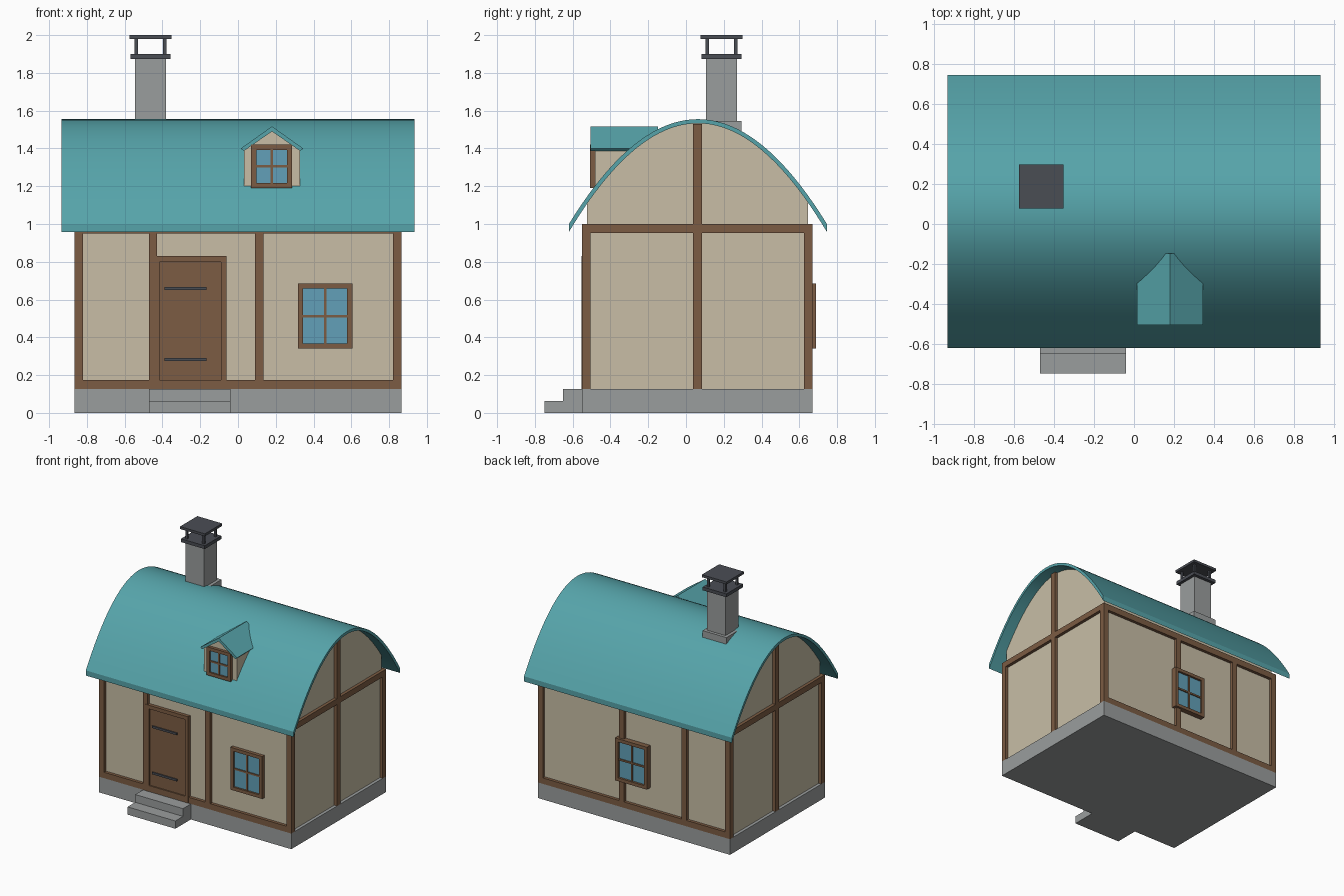
import bpy, bmesh, math

if "Cube" in bpy.data.objects:
    bpy.data.objects.remove(bpy.data.objects["Cube"])


def colour(name, r, g, b):
    lin = [((c / 255 + 0.055) / 1.055) ** 2.4 for c in (r, g, b)]
    m = bpy.data.materials.new(name)
    m.diffuse_color = (*lin, 1)
    m.use_nodes = True
    m.node_tree.nodes["Principled BSDF"].inputs["Base Color"].default_value = m.diffuse_color
    return m


PLASTER = colour("cream plaster", 200, 190, 166)
TIMBER = colour("brown timber", 124, 92, 67)
TEAL = colour("teal roofing", 86, 164, 170)
STONE = colour("grey stone", 154, 157, 157)
GLASS = colour("blue glass", 98, 160, 184)
IRON = colour("dark iron", 74, 77, 84)


def finish(name, bm, mat):
    bmesh.ops.recalc_face_normals(bm, faces=bm.faces)
    me = bpy.data.meshes.new(name)
    bm.to_mesh(me)
    bm.free()
    me.materials.append(mat)
    ob = bpy.data.objects.new(name, me)
    bpy.context.collection.objects.link(ob)
    return ob


def boxes(name, mat, *spans):
    """One object made of boxes given as (x0, x1, y0, y1, z0, z1)."""
    bm = bmesh.new()
    for x0, x1, y0, y1, z0, z1 in spans:
        vs = bmesh.ops.create_cube(bm, size=1)["verts"]
        for v in vs:
            v.co.x = x0 if v.co.x < 0 else x1
            v.co.y = y0 if v.co.y < 0 else y1
            v.co.z = z0 if v.co.z < 0 else z1
    return finish(name, bm, mat)


def prism(name, mat, outline, axis, a, b):
    """Closed outline extruded along x (outline in y, z) or y (outline in x, z)."""
    bm = bmesh.new()
    place = (lambda p, t: (t, p[0], p[1])) if axis == "x" else (lambda p, t: (p[0], t, p[1]))
    lo = [bm.verts.new(place(p, a)) for p in outline]
    hi = [bm.verts.new(place(p, b)) for p in outline]
    bm.faces.new(lo)
    bm.faces.new(hi)
    for i in range(len(lo)):
        j = (i + 1) % len(lo)
        bm.faces.new((lo[i], lo[j], hi[j], hi[i]))
    return finish(name, bm, mat)


# Roof curve
MID, TOP, K, THICK = 0.063, 1.555, 1.19, 0.022


def roof_top(y):
    return TOP - K * (y - MID) ** 2


def roof_under(y):
    return roof_top(y) - THICK * math.hypot(1, 2 * K * (y - MID))


def steps(a, b, n):
    return [a + (b - a) * i / n for i in range(n + 1)]


# Stone base and entrance steps
boxes("foundation", STONE, (-0.865, 0.865, -0.55, 0.67, 0, 0.127))
boxes("entrance_steps", STONE,
      (-0.47, -0.04, -0.65, -0.54, 0, 0.126),
      (-0.47, -0.04, -0.748, -0.64, 0, 0.063))

# House body with curved gables
gable = [(y, roof_under(y) + 0.004) for y in steps(-0.525, 0.645, 32)]
prism("walls", PLASTER, [(-0.525, 0.12)] + gable + [(0.645, 0.12)], "x", -0.84, 0.84)

# Main roof
ys = steps(-0.62, 0.746, 40)
shell = [(y, roof_top(y)) for y in ys] + [(y, roof_under(y)) for y in reversed(ys)]
roof = prism("main_roof", TEAL, shell, "x", -0.935, 0.935)
bpy.context.view_layer.objects.active = roof
roof.select_set(True)
bpy.ops.object.shade_smooth_by_angle(angle=math.radians(30))
roof.select_set(False)

# Timber framing: corners, then long sides, then gable ends
boxes("corner_posts", TIMBER, *[
    (x, x + 0.045, y, y + 0.045, 0.127, 1.0)
    for x in (-0.865, 0.82) for y in (-0.55, 0.625)])
for side, y0, y1 in (("front", -0.55, -0.515), ("back", 0.635, 0.67)):
    boxes(side + "_timbers", TIMBER,
          (-0.865, 0.865, y0, y1, 0.127, 0.175),
          (-0.865, 0.865, y0, y1, 0.95, 1.0),
          (-0.472, -0.428, y0, y1, 0.17, 0.96),
          (0.09, 0.135, y0, y1, 0.17, 0.96))
for side, x0, x1 in (("left", -0.865, -0.83), ("right", 0.83, 0.865)):
    boxes(side + "_gable_timbers", TIMBER,
          (x0, x1, -0.55, 0.67, 0.952, 1.0),
          (x0, x1, 0.037, 0.085, 0.127, 1.53))

# Door with frame and strap hinges
boxes("door_frame", TIMBER,
      (-0.445, -0.415, -0.553, -0.515, 0.127, 0.83),
      (-0.09, -0.062, -0.553, -0.515, 0.127, 0.83),
      (-0.43, -0.07, -0.553, -0.515, 0.8, 0.83))
boxes("door", TIMBER, (-0.42, -0.085, -0.54, -0.515, 0.17, 0.805))
boxes("door_hinges", IRON, *[
    (-0.39, -0.168, -0.549, -0.535, z, z + 0.017) for z in (0.274, 0.65)])


def window(name, x0, x1, z0, z1, face, wall, rim=0.027, bar=0.007):
    """Framed four-pane window; face is the outer y and wall the inner y."""
    cx, cz = (x0 + x1) / 2, (z0 + z1) / 2
    at = lambda f: wall + (face - wall) * f
    span = lambda f: (min(wall, at(f)), max(wall, at(f)))
    boxes(name + "_frame", TIMBER,
          (x0, x0 + rim, *span(1), z0, z1), (x1 - rim, x1, *span(1), z0, z1),
          (x0, x1, *span(1), z0, z0 + rim), (x0, x1, *span(1), z1 - rim, z1),
          (cx - bar, cx + bar, *span(0.8), z0, z1),
          (x0, x1, *span(0.8), cz - bar, cz + bar))
    boxes(name + "_glass", GLASS,
          (x0 + 0.01, x1 - 0.01, *span(0.6), z0 + 0.01, z1 - 0.01))


window("front_window", 0.318, 0.605, 0.34, 0.685, -0.553, -0.515)
# The back window sits over a post, so it is set from the post's depth
window("back_window", -0.13, 0.157, 0.34, 0.685, 0.688, 0.645)

# Dormer: walls, pitched roof and small window
C = 0.18
prism("dormer_walls", PLASTER,
      [(C - 0.147, 1.177), (C + 0.147, 1.177), (C + 0.147, 1.395),
       (C, 1.5), (C - 0.147, 1.395)], "y", -0.483, -0.18)
prism("dormer_roof", TEAL,
      [(C - 0.165, 1.4), (C, 1.517), (C + 0.165, 1.4),
       (C + 0.15, 1.386), (C, 1.49), (C - 0.15, 1.386)], "y", -0.505, -0.148)
window("dormer_window", 0.07, 0.287, 1.19, 1.42, -0.507, -0.475)

# Chimney with an open iron cap
boxes("chimney", STONE,
      (-0.545, -0.38, 0.105, 0.27, 1.4, 1.88),
      (-0.57, -0.355, 0.08, 0.295, 1.38, 1.545))
posts = [(x, x + 0.018, y, y + 0.018, 1.89, 1.985)
         for x in (-0.547, -0.396) for y in (0.104, 0.255)]
boxes("chimney_cap", IRON,
      (-0.57, -0.357, 0.082, 0.295, 1.873, 1.9),
      (-0.575, -0.352, 0.077, 0.299, 1.98, 2.0), *posts)
